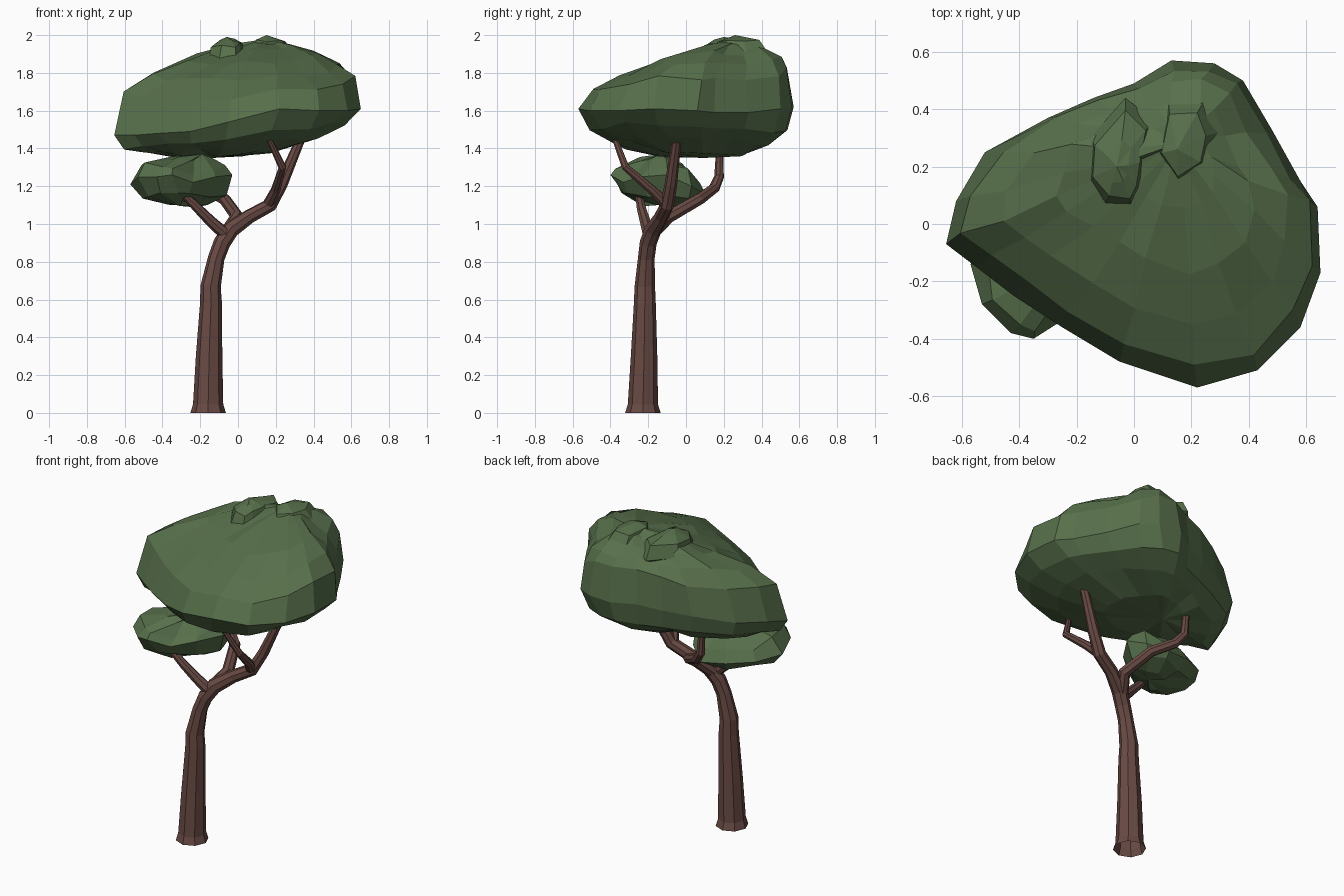
import bpy, bmesh, random
from mathutils import Vector

random.seed(4)


def material(name, rgb):
    m = bpy.data.materials.new(name)
    m.diffuse_color = (*rgb, 1)
    return m


BARK = material("bark", (0.14, 0.068, 0.057))
LEAF = material("leaves", (0.095, 0.16, 0.07))


def limb(name, path):
    """Eight-sided tapering tube through (x, y, z, radius) points."""
    cu = bpy.data.curves.new(name, 'CURVE')
    cu.dimensions = '3D'
    cu.bevel_depth = 1
    cu.bevel_resolution = 2
    sp = cu.splines.new('POLY')
    sp.points.add(len(path) - 1)
    sp.use_smooth = False
    for p, (x, y, z, r) in zip(sp.points, path):
        p.co = (x, y, z, 1)
        p.radius = r
    ob = bpy.data.objects.new(name, cu)
    bpy.context.collection.objects.link(ob)
    bpy.ops.object.select_all(action='DESELECT')
    ob.select_set(True)
    bpy.context.view_layer.objects.active = ob
    bpy.ops.object.convert(target='MESH')
    ob.data.materials.clear()
    ob.data.materials.append(BARK)


def foliage(name, rim, top, bottom, uppers, lowers, jitter):
    """Faceted lump: rim points (x, y, z, upper bulge, lower bulge) drawn in to two poles."""
    bm = bmesh.new()
    top, bottom = Vector(top), Vector(bottom)

    def ring(scale, pole, upper):
        out = []
        for p in rim:
            q = pole.lerp(Vector(p[:3]), scale)
            rise = (1 - scale) ** p[3] if upper else (1 - scale * scale) ** p[4]
            q.z = p[2] + (pole.z - p[2]) * rise
            if scale < 1:
                q += Vector([random.uniform(-jitter, jitter) for _ in range(3)])
            out.append(bm.verts.new(q))
        return out

    rings = [ring(s, bottom, False) for s in lowers]
    rings.append(ring(1, top, True))
    rings += [ring(s, top, True) for s in uppers]
    n = len(rim)
    for a, b in zip(rings, rings[1:]):
        for i in range(n):
            j = (i + 1) % n
            bm.faces.new((a[i], a[j], b[j], b[i]))
    for loop, pole in ((rings[0], bottom), (rings[-1], top)):
        c = bm.verts.new(pole)
        for i in range(n):
            bm.faces.new((loop[i], loop[(i + 1) % n], c))
    bmesh.ops.recalc_face_normals(bm, faces=bm.faces)
    me = bpy.data.meshes.new(name)
    bm.to_mesh(me)
    bm.free()
    me.materials.append(LEAF)
    bpy.context.collection.objects.link(bpy.data.objects.new(name, me))


# Trunk running on into the main right branch
limb("trunk", [(-.158, -.228, 0, .094), (-.158, -.228, .045, .08), (-.153, -.222, .3, .07),
               (-.143, -.218, .58, .058), (-.145, -.218, .67, .054), (-.115, -.21, .82, .044),
               (-.085, -.2, .9, .045), (-.04, -.175, .97, .046), (.06, -.13, 1.04, .038),
               (.17, -.1, 1.1, .037), (.23, -.08, 1.21, .033), (.34, -.045, 1.47, .024)])
# Side branches
limb("left_branch", [(-.06, -.195, .94, .034), (-.14, -.215, 1.01, .03),
                     (-.21, -.235, 1.08, .026), (-.29, -.25, 1.16, .02)])
limb("back_branch", [(-.06, -.18, .95, .038), (-.005, -.09, 1.04, .036), (-.07, .07, 1.13, .032),
                     (-.18, .15, 1.19, .029), (-.225, .175, 1.25, .026), (-.235, .178, 1.38, .02)])
limb("front_branch", [(.16, -.1, 1.1, .032), (.2, -.18, 1.18, .026),
                      (.235, -.32, 1.3, .021), (.16, -.38, 1.46, .015)])

# Main canopy
foliage("canopy", [
    (.65, -.17, 1.61, .32, .75), (.58, -.36, 1.6, .4, .75), (.43, -.51, 1.6, .5, .65),
    (.22, -.57, 1.61, .53, .55), (-.05, -.48, 1.54, .47, .5), (-.25, -.36, 1.49, .42, .45),
    (-.42, -.25, 1.48, .4, .4), (-.55, -.15, 1.47, .37, .35), (-.655, -.07, 1.47, .33, .35),
    (-.62, .08, 1.51, .31, .35), (-.52, .25, 1.54, .31, .4), (-.3, .37, 1.57, .3, .42),
    (-.14, .44, 1.59, .28, .45), (0, .49, 1.61, .25, .45), (.13, .57, 1.62, .24, .45),
    (.28, .56, 1.62, .24, .5), (.38, .5, 1.61, .28, .5), (.48, .33, 1.59, .3, .6),
    (.58, .15, 1.59, .3, .7), (.64, .06, 1.6, .3, .75)],
    (.15, .28, 1.98), (-.13, .1, 1.35), (.92, .76, .53, .27), (.4, .72, .9), .015)

# Raised leaf tufts on the crown
foliage("crown_tuft", [
    (.02, .12, 1.88, .3, 1), (-.01, .06, 1.87, .3, 1), (-.1, .07, 1.87, .3, 1),
    (-.155, .15, 1.87, .3, 1), (-.155, .3, 1.87, .3, 1), (-.03, .44, 1.87, .3, 1),
    (.07, .36, 1.88, .3, 1), (.05, .22, 1.88, .3, 1)],
    (-.06, .2, 1.99), (-.06, .2, 1.8), (.8, .4), (.5,), .008)
foliage("crown_peak", [
    (.3, .32, 1.9, .3, 1), (.25, .44, 1.9, .3, 1), (.12, .43, 1.9, .3, 1),
    (.07, .25, 1.91, .3, 1), (.16, .13, 1.9, .3, 1), (.27, .2, 1.89, .3, 1)],
    (.15, .26, 2), (.16, .3, 1.82), (.7,), (.5,), .006)

# Lower left leaf clump
foliage("lower_clump", [
    (-.03, -.1, 1.26, .45, .5), (-.12, -.24, 1.25, .5, .45), (-.24, -.33, 1.22, .55, .5),
    (-.35, -.4, 1.26, .5, .5), (-.43, -.38, 1.25, .5, .45), (-.53, -.28, 1.25, .3, .4),
    (-.57, -.14, 1.21, .35, .4), (-.48, 0, 1.19, .65, .4), (-.33, .08, 1.17, .65, .4),
    (-.17, .11, 1.15, .5, .4), (-.07, .03, 1.2, .45, .4)],
    (-.19, -.13, 1.37), (-.23, -.15, 1.1), (.85, .45), (.4, .8), .022)
